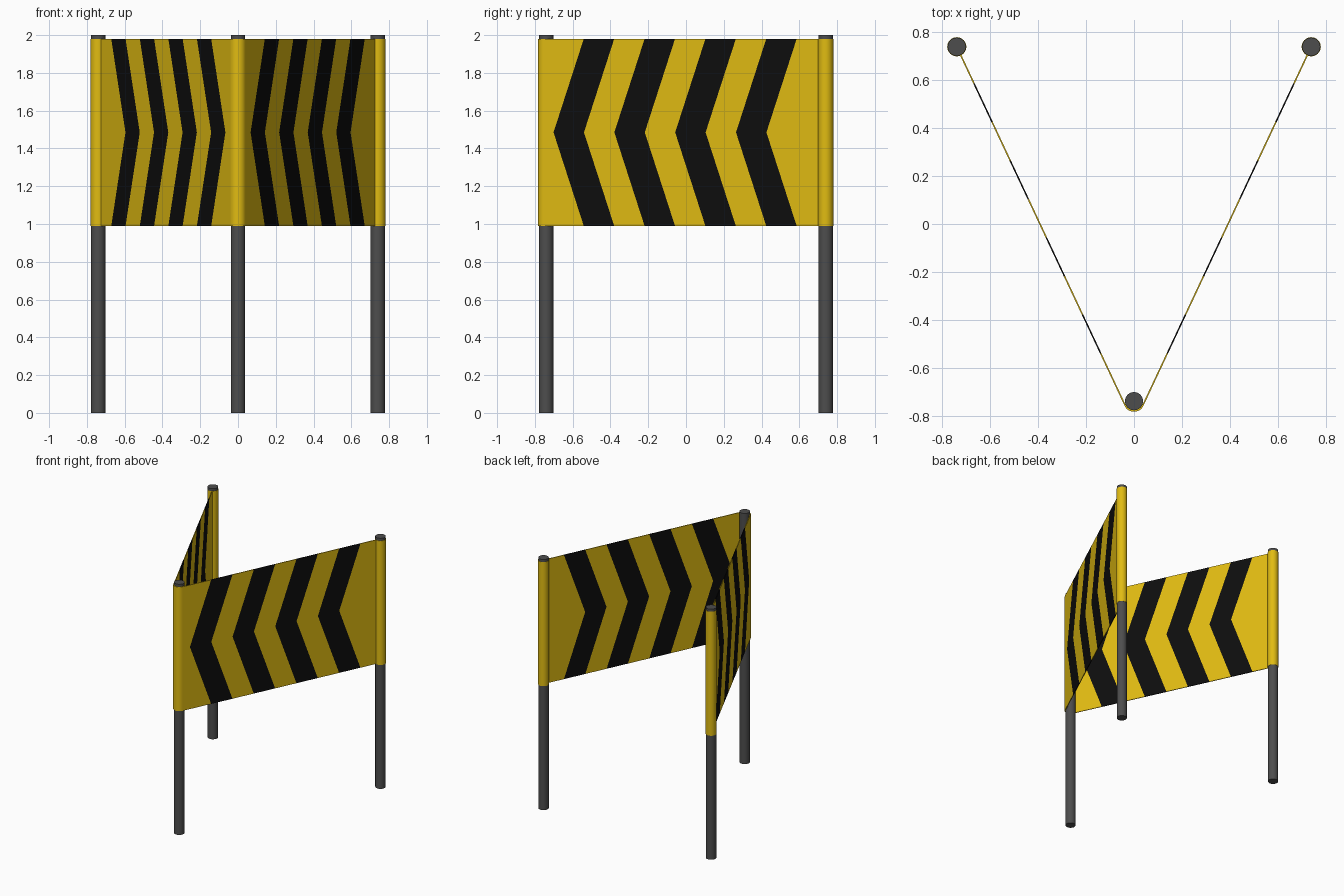
import bpy, bmesh, math

if "Cube" in bpy.data.objects:
    bpy.data.objects.remove(bpy.data.objects["Cube"])

R, C = 0.038, 0.74              # pole radius, pole offset from centre
Z0, ZM, Z1 = 0.99, 1.485, 1.98  # sheet bottom, middle, top
T = 0.006                       # sheet thickness


def material(name, rgb):
    m = bpy.data.materials.new(name)
    m.diffuse_color = (*rgb, 1)
    m.use_nodes = True
    m.node_tree.nodes["Principled BSDF"].inputs["Base Color"].default_value = m.diffuse_color
    return m


YELLOW = material("yellow", (0.75, 0.5, 0.006))
BLACK = material("black", (0.004, 0.004, 0.004))
GREY = material("dark_grey", (0.075, 0.075, 0.075))


def cylinder(name, x, y, z0, z1, r, mat):
    bpy.ops.mesh.primitive_cylinder_add(vertices=32, radius=r, depth=z1 - z0,
                                        location=(x, y, (z0 + z1) / 2))
    ob = bpy.context.object
    ob.name = name
    ob.data.materials.append(mat)
    bpy.ops.object.shade_smooth_by_angle(angle=math.radians(40))


def sheet(name, rows, mats, pick, smooth=False):
    """Thin sheet through rows of points; pick(column) gives the material index."""
    bm = bmesh.new()
    grid = [[bm.verts.new(p) for p in row] for row in rows]
    for a, b in zip(grid, grid[1:]):
        for i in range(len(a) - 1):
            f = bm.faces.new((a[i], a[i + 1], b[i + 1], b[i]))
            f.material_index = pick(i)
            f.smooth = smooth
    me = bpy.data.meshes.new(name)
    bm.to_mesh(me)
    bm.free()
    for m in mats:
        me.materials.append(m)
    ob = bpy.data.objects.new(name, me)
    bpy.context.collection.objects.link(ob)
    mod = ob.modifiers.new("thickness", 'SOLIDIFY')
    mod.thickness = T
    mod.offset = 0


# Three poles, the back two with full yellow sleeves
for name, x, y in (("front_pole", 0, -C), ("left_pole", -C, C), ("right_pole", C, C)):
    cylinder(name, x, y, 0, 2, R, GREY)
for name, x in (("left_sleeve", -C), ("right_sleeve", C)):
    cylinder(name, x, C, Z0, Z1, R + 0.002, YELLOW)

# Panel line: tangent to the front pole, running to the back pole's centre
rw = R + T / 2
phi = math.atan2(2 * C, C) - math.acos(rw / math.hypot(C, 2 * C))
tx, ty = rw * math.cos(phi), -C + rw * math.sin(phi)

# Chevron boundaries along y at the edges and at the tip row
edge = [ty] + [-0.54 + 0.161 * i for i in range(8)] + [C]
tip = [ty] + [-0.70 + 0.161 * i for i in range(8)] + [C]

for name, s in (("left_panel", -1), ("right_panel", 1)):
    rows = [[(s * (tx + (y - ty) / (C - ty) * (C - tx)), y, z) for y in ys]
            for ys, z in ((edge, Z0), (tip, ZM), (edge, Z1))]
    sheet(name, rows, (YELLOW, BLACK), lambda i: i % 2)

# Yellow wrap around the front pole joining both panels
N = 12
angles = [phi + (-math.pi - 2 * phi) * i / N for i in range(N + 1)]
sheet("front_wrap", [[(rw * math.cos(a), -C + rw * math.sin(a), z) for a in angles]
                     for z in (Z0, Z1)], (YELLOW,), lambda i: 0)
wrap = bpy.data.objects["front_wrap"]
bpy.ops.object.select_all(action='DESELECT')
wrap.select_set(True)
bpy.context.view_layer.objects.active = wrap
bpy.ops.object.modifier_apply(modifier="thickness")
bpy.ops.object.shade_smooth_by_angle(angle=math.radians(40))
